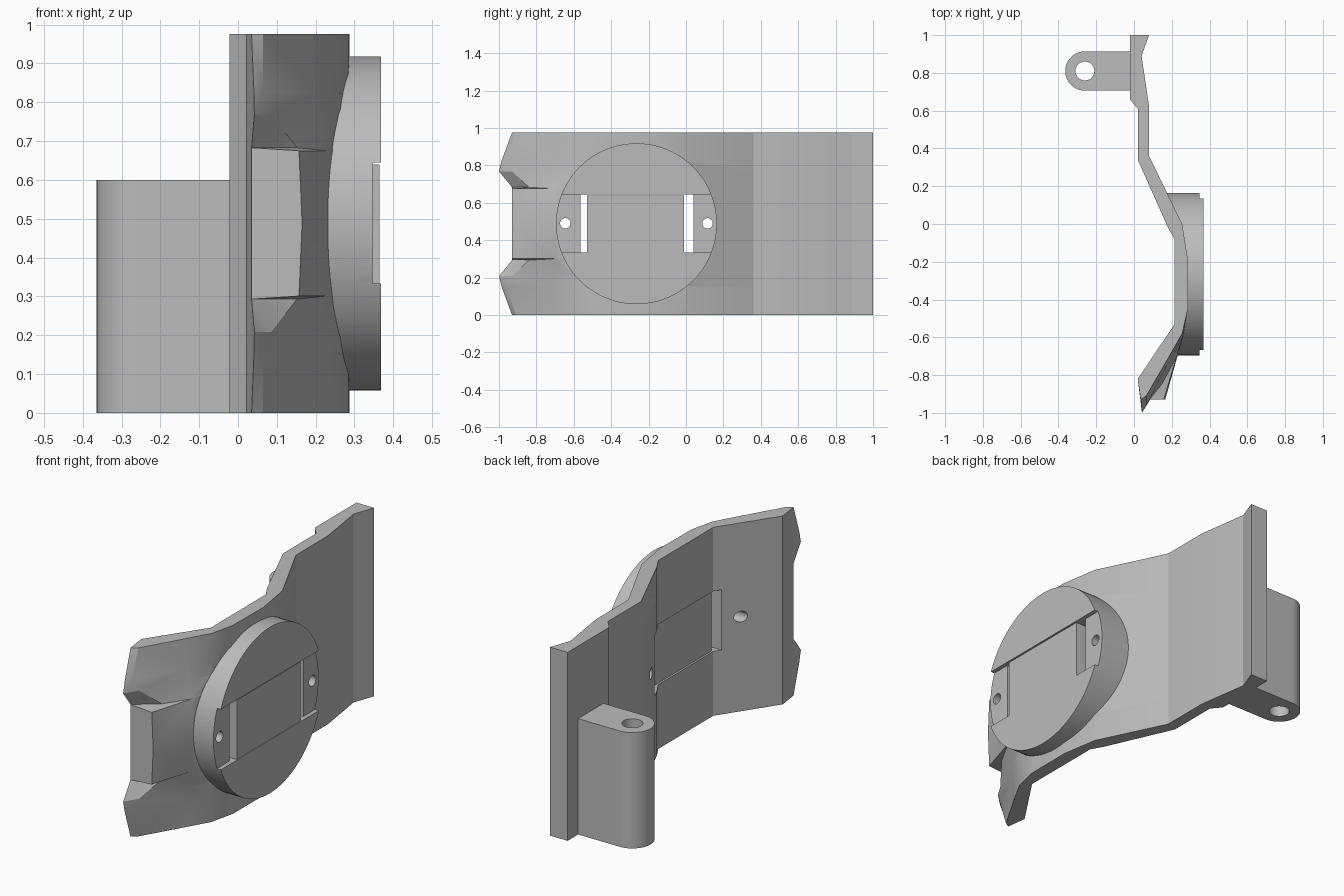
import bpy, bmesh, math

cube = bpy.data.objects.get("Cube")
if cube:
    bpy.data.objects.remove(cube, do_unlink=True)

mat = bpy.data.materials.new("plain grey")
mat.use_nodes = True
grey = (0.5, 0.5, 0.5, 1)
mat.diffuse_color = grey
mat.node_tree.nodes["Principled BSDF"].inputs["Base Color"].default_value = grey

MID, TOP, DISC_Y = 0.488, 0.975, -0.265


def loft(name, rings):
    """Closed solid through rings of (x, y, z) points."""
    bm = bmesh.new()
    rows = [[bm.verts.new(p) for p in ring] for ring in rings]
    n = len(rows[0])
    for a, b in zip(rows, rows[1:]):
        for i in range(n):
            j = (i + 1) % n
            bm.faces.new((a[i], a[j], b[j], b[i]))
    bm.faces.new(rows[0])
    bm.faces.new(rows[-1])
    bmesh.ops.triangulate(bm, faces=[f for f in bm.faces if len(f.verts) == 4])
    bmesh.ops.recalc_face_normals(bm, faces=bm.faces)
    mesh = bpy.data.meshes.new(name)
    bm.to_mesh(mesh)
    bm.free()
    ob = bpy.data.objects.new(name, mesh)
    bpy.context.collection.objects.link(ob)
    mesh.materials.append(mat)
    return ob


def prism(name, outline, z0, z1):
    return loft(name, [[(x, y, z) for x, y in outline] for z in (z0, z1)])


def box(name, x0, x1, y0, y1, z0, z1):
    return prism(name, [(x0, y0), (x1, y0), (x1, y1), (x0, y1)], z0, z1)


def rod(name, x0, x1, y, z, r, n=96):
    """Cylinder lying along x."""
    angles = [math.tau * i / n for i in range(n)]
    return loft(name, [[(x, y + r * math.cos(a), z + r * math.sin(a)) for a in angles]
                       for x in (x0, x1)])


def combine(ob, other, operation):
    mod = ob.modifiers.new(operation, 'BOOLEAN')
    mod.operation, mod.solver, mod.object = operation, 'EXACT', other
    bpy.context.view_layer.objects.active = ob
    bpy.ops.object.modifier_apply(modifier=mod.name)
    bpy.data.objects.remove(other, do_unlink=True)


# Bent plate: the inner side is constant, the front lip changes with height
inner = [(-0.022, 1), (-0.022, 0.66), (0.02, 0.61), (0.02, 0.34),
         (0.18, -0.02), (0.215, -0.08), (0.215, -0.53), (0.02, -0.82)]
outer = [(0.285, -0.45), (0.287, -0.2), (0.255, 0), (0.08, 0.36),
         (0.08, 0.62), (0.04, 0.89), (0.08, 1)]

# Distance from mid height, lip tip, lip corner, slope point, shoulder point
lips = [
    (0.0, (0.035, -0.93), (0.165, -0.93), (0.23, -0.7), (0.268, -0.58)),
    (0.187, (0.035, -0.93), (0.157, -0.93), (0.227, -0.7), (0.268, -0.58)),
    (0.195, (0.035, -0.93), (0.152, -0.84), (0.224, -0.7), (0.268, -0.58)),
    (0.28, (0.042, -1), (0.085, -0.93), (0.21, -0.7), (0.264, -0.58)),
    (0.34, (0.041, -0.985), (0.065, -0.96), (0.2, -0.7), (0.262, -0.58)),
    (MID, (0.035, -0.93), (0.065, -0.91), (0.187, -0.7), (0.255, -0.58)),
]
levels = [(MID - lip[0], lip[1:]) for lip in reversed(lips)]
levels += [(MID + lip[0], lip[1:]) for lip in lips[1:]]
bracket = loft("curved_bracket",
               [[(x, y, z) for x, y in inner + list(lip) + outer] for z, lip in levels])

# Round boss, trimmed to follow the inner side of the plate
boss = rod("round_boss", 0.15, 0.368, DISC_Y, MID, 0.43)
trim = inner[3:] + [(-0.2, -0.82), (-0.2, 0.34)]
combine(boss, prism("trim", trim, -0.1, 1.1), 'DIFFERENCE')
combine(bracket, boss, 'UNION')

# Shallow channel, window and screw holes
combine(bracket, box("channel", 0.346, 0.5, -0.8, 0.3, 0.333, 0.645), 'DIFFERENCE')
combine(bracket, box("window", -0.1, 0.5, -0.565, 0.04, 0.333, 0.645), 'DIFFERENCE')
for y in (-0.645, 0.115):
    combine(bracket, rod("screw_hole", -0.1, 0.5, y, 0.49, 0.028, 32), 'DIFFERENCE')

# Block filling the window between the two slots
window_block = box("window_block", 0.225, 0.364, -0.53, -0.01, 0.333, 0.64)

# Hinge lug with a vertical pin hole
HX, HY, R = -0.26, 0.81, 0.104
arc = [(HX + R * math.cos(a), HY + R * math.sin(a))
       for a in [math.pi / 2 + math.pi * i / 32 for i in range(33)]]
lug = prism("hinge_lug", arc + [(-0.02, HY - R), (-0.02, HY + R)], 0, 0.6)
pin = [(HX + 0.05 * math.cos(math.tau * i / 40), HY + 0.05 * math.sin(math.tau * i / 40))
       for i in range(40)]
combine(lug, prism("pin_hole", pin, -0.1, 0.7), 'DIFFERENCE')

# Smooth shading with sharp edges kept
for ob in (bracket, window_block, lug):
    bpy.ops.object.select_all(action='DESELECT')
    ob.select_set(True)
    bpy.context.view_layer.objects.active = ob
    bpy.ops.object.shade_smooth_by_angle(angle=math.radians(25))
